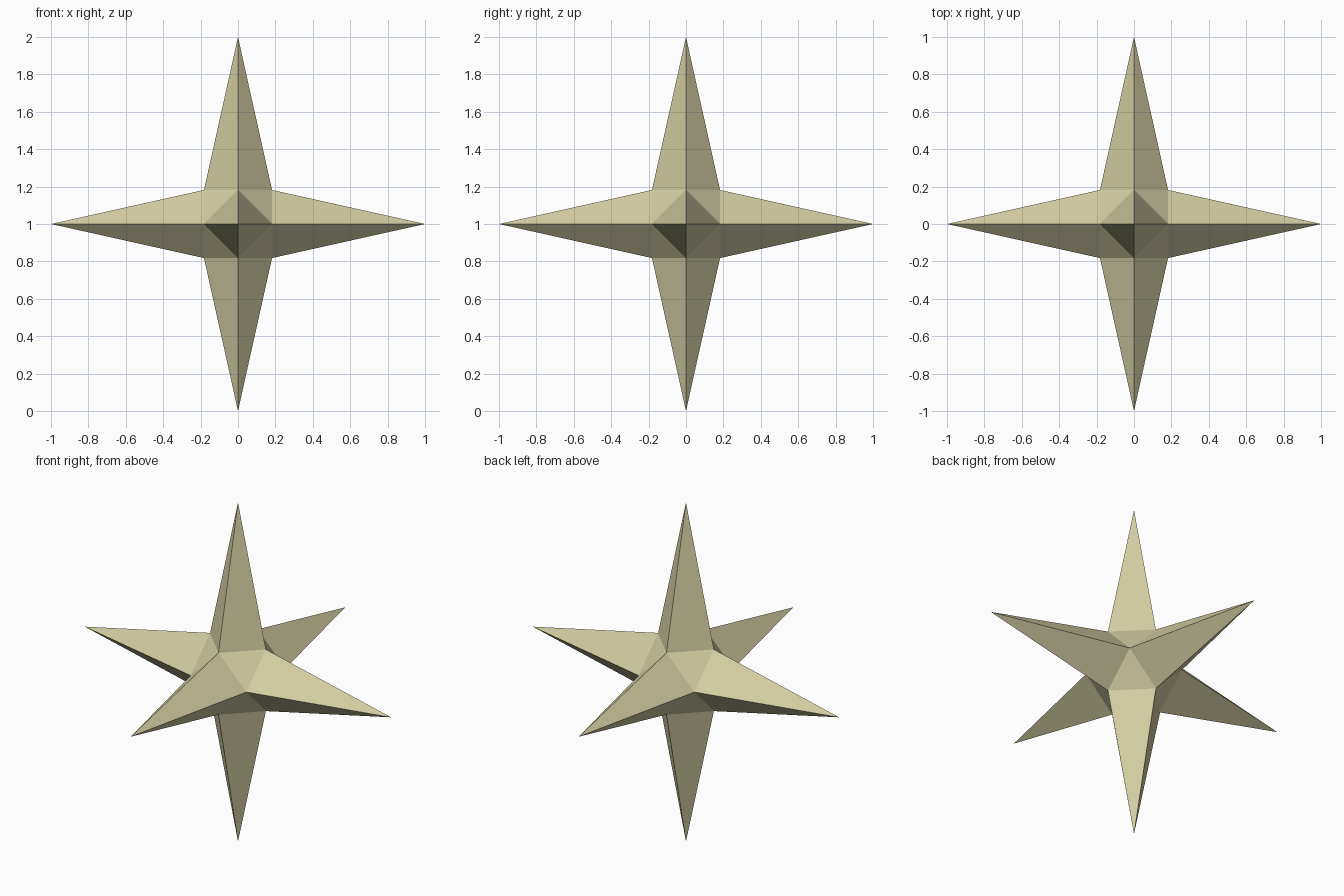
import bpy
import bmesh
from itertools import product
from mathutils import Vector

BASE = 0.182   # half width of the core
REACH = 1.0    # distance from centre to each spike tip

cube = bpy.data.objects.get("Cube")
if cube:
    bpy.data.objects.remove(cube, do_unlink=True)

# Pale khaki material
colour = (0.645, 0.61, 0.362, 1.0)
khaki = bpy.data.materials.new("pale_khaki")
khaki.use_nodes = True
khaki.diffuse_color = colour
bsdf = khaki.node_tree.nodes["Principled BSDF"]
bsdf.inputs["Base Color"].default_value = colour
bsdf.inputs["Roughness"].default_value = 0.8

bm = bmesh.new()

# Core: a cube whose corners are cut off through the edge midpoints
corners = {}
for axis in range(3):
    for s, t in product((-1, 1), repeat=2):
        p = [s, s, s]
        p[axis], p[(axis + 1) % 3], p[(axis + 2) % 3] = 0, s, t
        corners[tuple(p)] = bm.verts.new(Vector(p) * BASE)

# Small triangular facets between the spikes, one per octant
for x, y, z in product((-1, 1), repeat=3):
    bm.faces.new([corners[x, y, 0], corners[0, y, z], corners[x, 0, z]])

# Six four-sided spikes along the axes
for axis, sign in product(range(3), (-1, 1)):
    direction = Vector((0, 0, 0))
    direction[axis] = sign
    tip = bm.verts.new(direction * REACH)
    ring = []
    for u, v in ((1, 0), (0, 1), (-1, 0), (0, -1)):
        p = [0, 0, 0]
        p[axis], p[(axis + 1) % 3], p[(axis + 2) % 3] = sign, u, v
        ring.append(corners[tuple(p)])
    for i in range(4):
        bm.faces.new([ring[i], ring[(i + 1) % 4], tip])

bmesh.ops.recalc_face_normals(bm, faces=bm.faces)
bmesh.ops.translate(bm, verts=bm.verts, vec=(0, 0, REACH))

mesh = bpy.data.meshes.new("six_pointed_star")
bm.to_mesh(mesh)
bm.free()
mesh.materials.append(khaki)
star = bpy.data.objects.new("six_pointed_star", mesh)
bpy.context.collection.objects.link(star)
